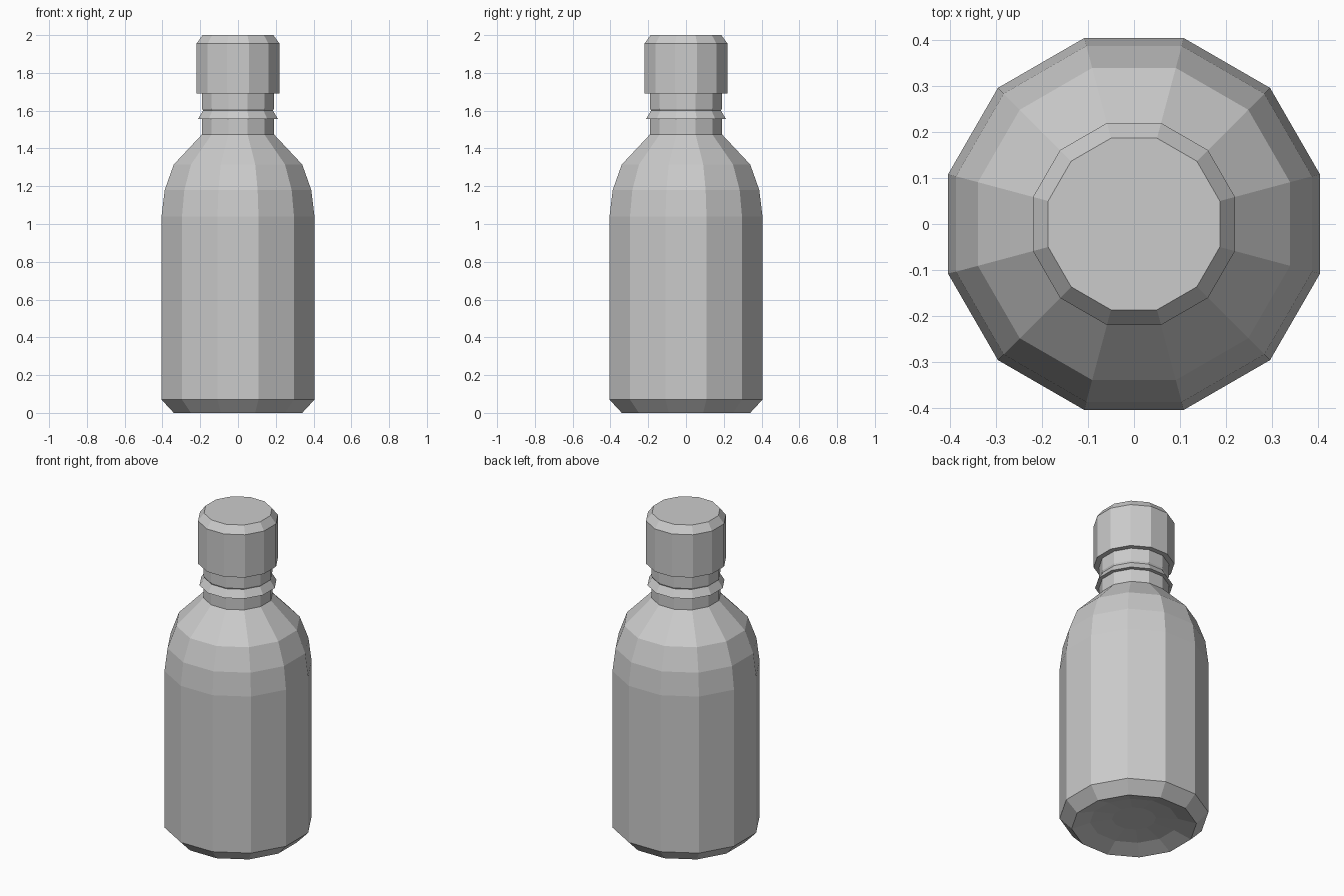
import bpy, bmesh, math

SIDES = 12
cube = bpy.data.objects.get("Cube")
if cube:
    bpy.data.objects.remove(cube, do_unlink=True)

grey = bpy.data.materials.new("light_grey")
grey.use_nodes = True
colour = (0.6, 0.6, 0.6, 1)
grey.diffuse_color = colour
grey.node_tree.nodes["Principled BSDF"].inputs["Base Color"].default_value = colour


def lathe(name, profile):
    """Turn (half width across flats, z) points into a closed faceted solid."""
    bm = bmesh.new()
    rings = []
    for half_width, z in profile:
        radius = half_width / math.cos(math.pi / SIDES)
        angles = [(i + 0.5) * math.tau / SIDES for i in range(SIDES)]
        rings.append([bm.verts.new((radius * math.cos(a), radius * math.sin(a), z))
                      for a in angles])
    for low, high in zip(rings, rings[1:]):
        for i in range(SIDES):
            j = (i + 1) % SIDES
            bm.faces.new((low[i], low[j], high[j], high[i]))
    bm.faces.new(rings[0][::-1])
    bm.faces.new(rings[-1])
    bmesh.ops.recalc_face_normals(bm, faces=bm.faces)
    mesh = bpy.data.meshes.new(name)
    bm.to_mesh(mesh)
    bm.free()
    mesh.materials.append(grey)
    obj = bpy.data.objects.new(name, mesh)
    bpy.context.collection.objects.link(obj)
    return obj


# Body: dished base, chamfer, straight wall, rounded shoulder, collared neck
lathe("bottle_body", [
    (0.12, 0.05), (0.24, 0.035), (0.34, 0),
    (0.405, 0.07), (0.405, 1.04), (0.388, 1.18), (0.34, 1.315), (0.19, 1.475),
    (0.19, 1.555), (0.212, 1.555), (0.185, 1.6), (0.19, 1.61), (0.19, 1.7),
])

# Cap with a chamfered top
lathe("bottle_cap", [(0.19, 1.69), (0.22, 1.69), (0.22, 1.955), (0.187, 2)])
